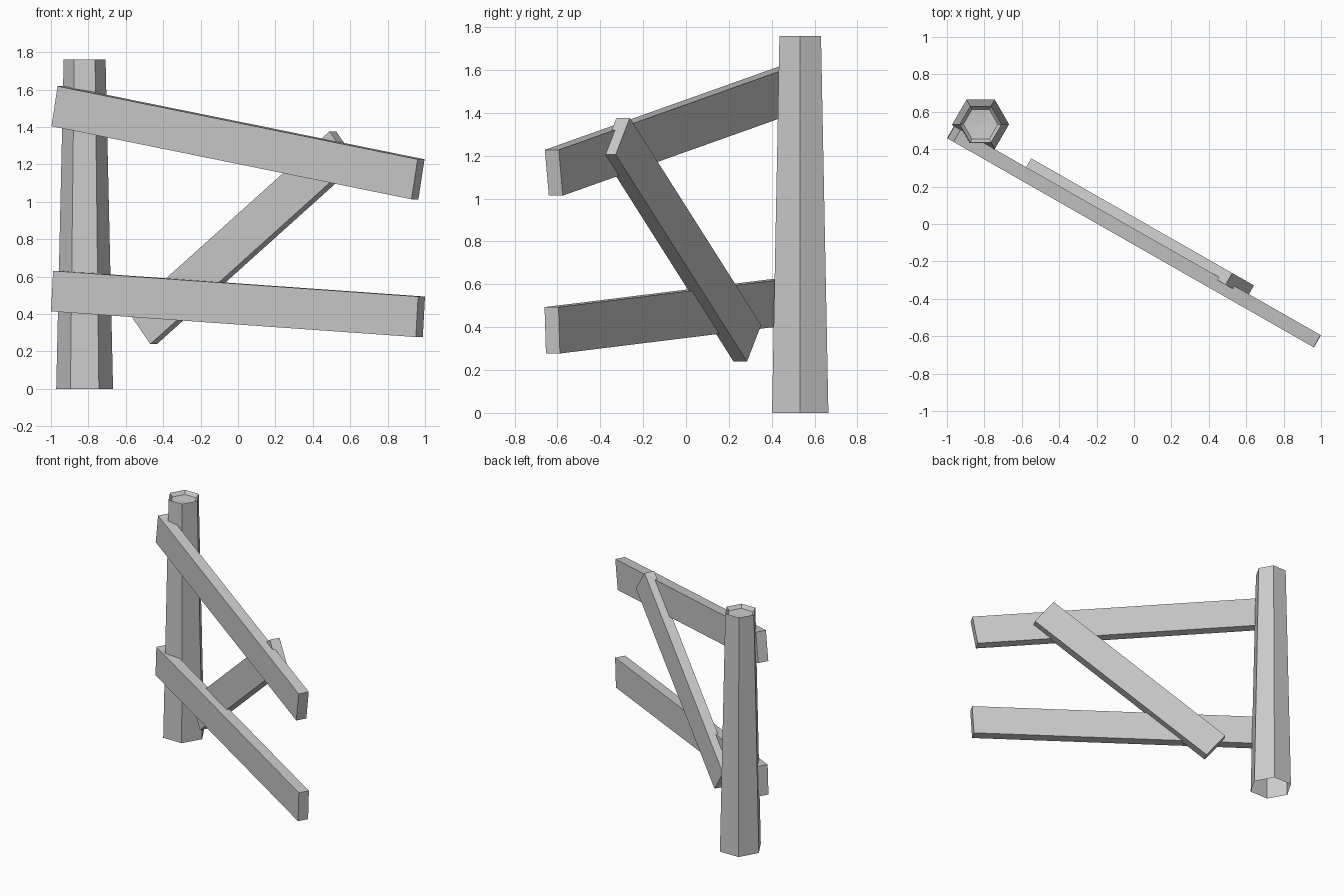
import bpy, bmesh
from math import radians, cos, sin, pi
from mathutils import Matrix

if "Cube" in bpy.data.objects:
    bpy.data.objects.remove(bpy.data.objects["Cube"])

YAW = radians(-29.7)  # fence line direction seen from above


def make_object(name, bm):
    bmesh.ops.recalc_face_normals(bm, faces=bm.faces)
    mesh = bpy.data.meshes.new(name)
    bm.to_mesh(mesh)
    bm.free()
    obj = bpy.data.objects.new(name, mesh)
    bpy.context.collection.objects.link(obj)
    return obj


def plank(name, centre, size, tilt):
    """Box running along the fence line, tilted by `tilt` degrees."""
    bm = bmesh.new()
    bmesh.ops.create_cube(bm, size=1)
    bmesh.ops.scale(bm, vec=size, verts=bm.verts)
    turn = Matrix.Rotation(YAW, 4, 'Z') @ Matrix.Rotation(radians(-tilt), 4, 'Y')
    bm.transform(Matrix.Translation(centre) @ turn)
    return make_object(name, bm)


def post(name, x, y, rings, centre_z):
    """Six-sided post from (radius, z) rings, open below, dished on top."""
    bm = bmesh.new()
    loops = [[bm.verts.new((x + r * cos(i * pi / 3), y + r * sin(i * pi / 3), z))
              for i in range(6)] for r, z in rings]
    for a, b in zip(loops, loops[1:]):
        for i in range(6):
            j = (i + 1) % 6
            bm.faces.new((a[i], a[j], b[j], b[i]))
    tip = bm.verts.new((x, y, centre_z))
    for i in range(6):
        bm.faces.new((loops[-1][i], loops[-1][(i + 1) % 6], tip))
    return make_object(name, bm)


# Tapered post with a shallow recessed top
post("post", -0.82, 0.533, [(0.152, 0), (0.112, 1.76), (0.092, 1.735)], 1.73)

# Two rails and the brace behind them
plank("upper_rail", (0, -0.068, 1.316), (2.25, 0.075, 0.217), -10)
plank("lower_rail", (0, -0.068, 0.454), (2.25, 0.075, 0.217), -3.5)
plank("diagonal_brace", (0.028, -0.02, 0.808), (1.57, 0.072, 0.217), 38)
